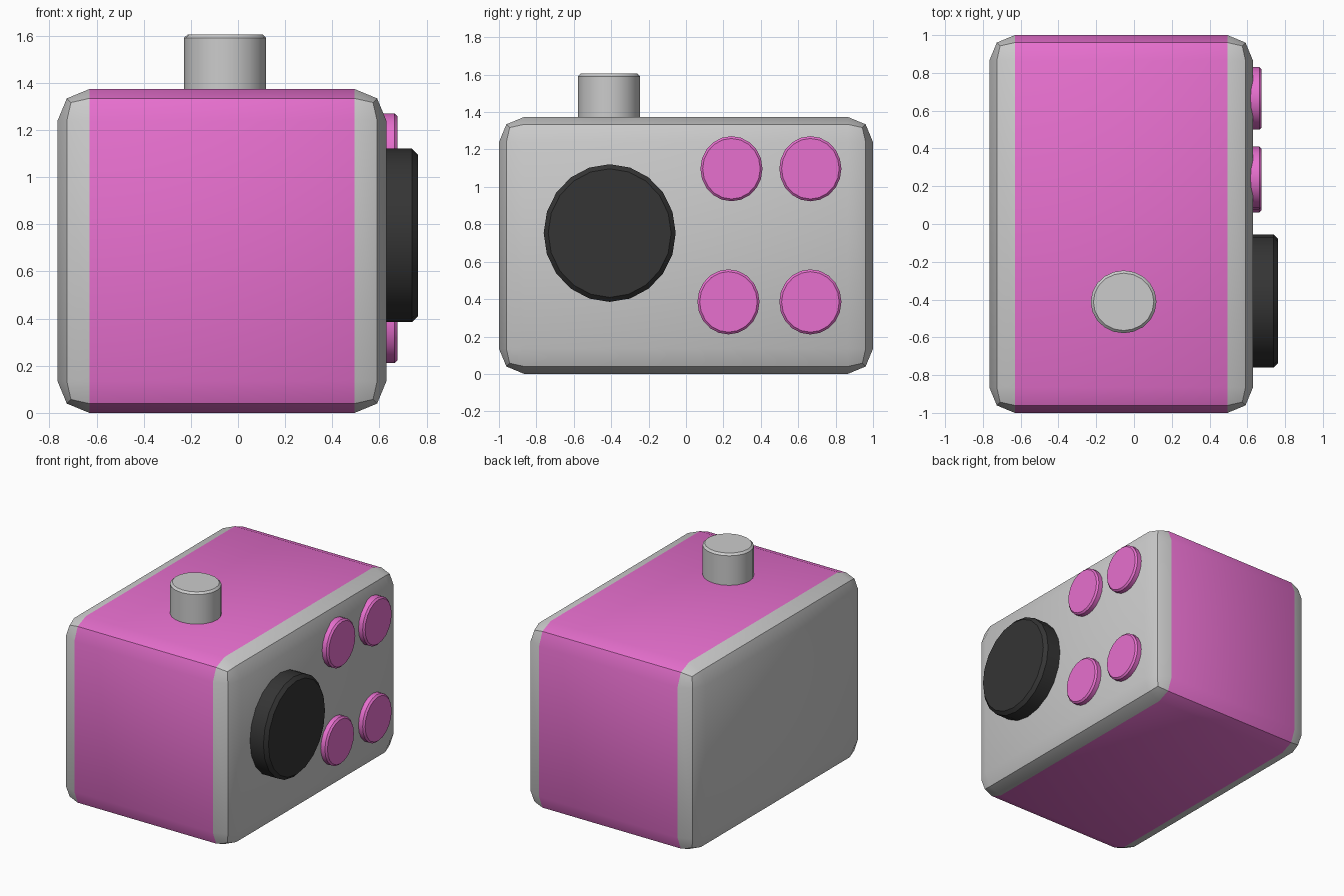
import bpy, bmesh
from math import radians
from mathutils import Matrix

if "Cube" in bpy.data.objects:
    bpy.data.objects.remove(bpy.data.objects["Cube"])


def colour(name, rgb):
    m = bpy.data.materials.new(name)
    m.diffuse_color = (*rgb, 1)
    m.use_nodes = True
    m.node_tree.nodes["Principled BSDF"].inputs["Base Color"].default_value = m.diffuse_color
    return m


pink = colour("pink", (0.8, 0.16, 0.62))
dark = colour("dark", (0.035, 0.035, 0.035))


def finish(name, bm, mats):
    me = bpy.data.meshes.new(name)
    bmesh.ops.recalc_face_normals(bm, faces=bm.faces)
    bm.to_mesh(me)
    bm.free()
    for m in mats:
        me.materials.append(m)
    ob = bpy.data.objects.new(name, me)
    bpy.context.collection.objects.link(ob)
    bpy.ops.object.select_all(action='DESELECT')
    ob.select_set(True)
    bpy.context.view_layer.objects.active = ob
    bpy.ops.object.shade_smooth_by_angle(angle=radians(30))
    return ob


def disc(name, base, ra, rb, height, bevel, mat=None, sideways=False, sides=20):
    """Elliptical cylinder with a bevelled outer rim; sideways points it along +x."""
    bm = bmesh.new()
    bmesh.ops.create_cone(bm, cap_ends=True, segments=sides, radius1=1, radius2=1, depth=1,
                          matrix=Matrix.Translation((0, 0, 0.5)))
    bm.transform(Matrix.Diagonal((ra, rb, height, 1)))
    rim = [e for e in bm.edges if all(v.co.z > height - 1e-4 for v in e.verts)]
    bmesh.ops.bevel(bm, geom=rim, offset=bevel, segments=1, affect='EDGES')
    turn = Matrix.Rotation(radians(90), 4, 'Y') if sideways else Matrix()
    bm.transform(Matrix.Translation(base) @ turn)
    return finish(name, bm, [mat] if mat else [])


# Body: bevelled box with grey ends and a pink band around the middle
bm = bmesh.new()
bmesh.ops.create_cube(bm, size=1)
bm.transform(Matrix.Translation((-0.068, 0, 0.687)) @ Matrix.Diagonal((1.396, 2, 1.374, 1)))
bmesh.ops.bevel(bm, geom=bm.edges[:], offset=0.135, segments=2, profile=0.5, affect='EDGES')
for f in bm.faces:
    f.normal_update()
    f.material_index = 1 if abs(f.normal.x) < 0.05 else 0
finish("body", bm, [None, pink])

# Knob on the top
disc("top_knob", (-0.055, -0.412, 1.33), 0.174, 0.166, 0.275, 0.014)

# Large dark dial on the right side
disc("side_dial", (0.6, -0.408, 0.753), 0.368, 0.353, 0.163, 0.024, dark, True)

# Four pink buttons on the right side
for i, (y, z) in enumerate([(0.243, 1.097), (0.665, 1.097), (0.227, 0.385), (0.665, 0.385)]):
    disc(f"button_{i + 1}", (0.6, y, z), 0.174, 0.166, 0.076, 0.012, pink, True)
